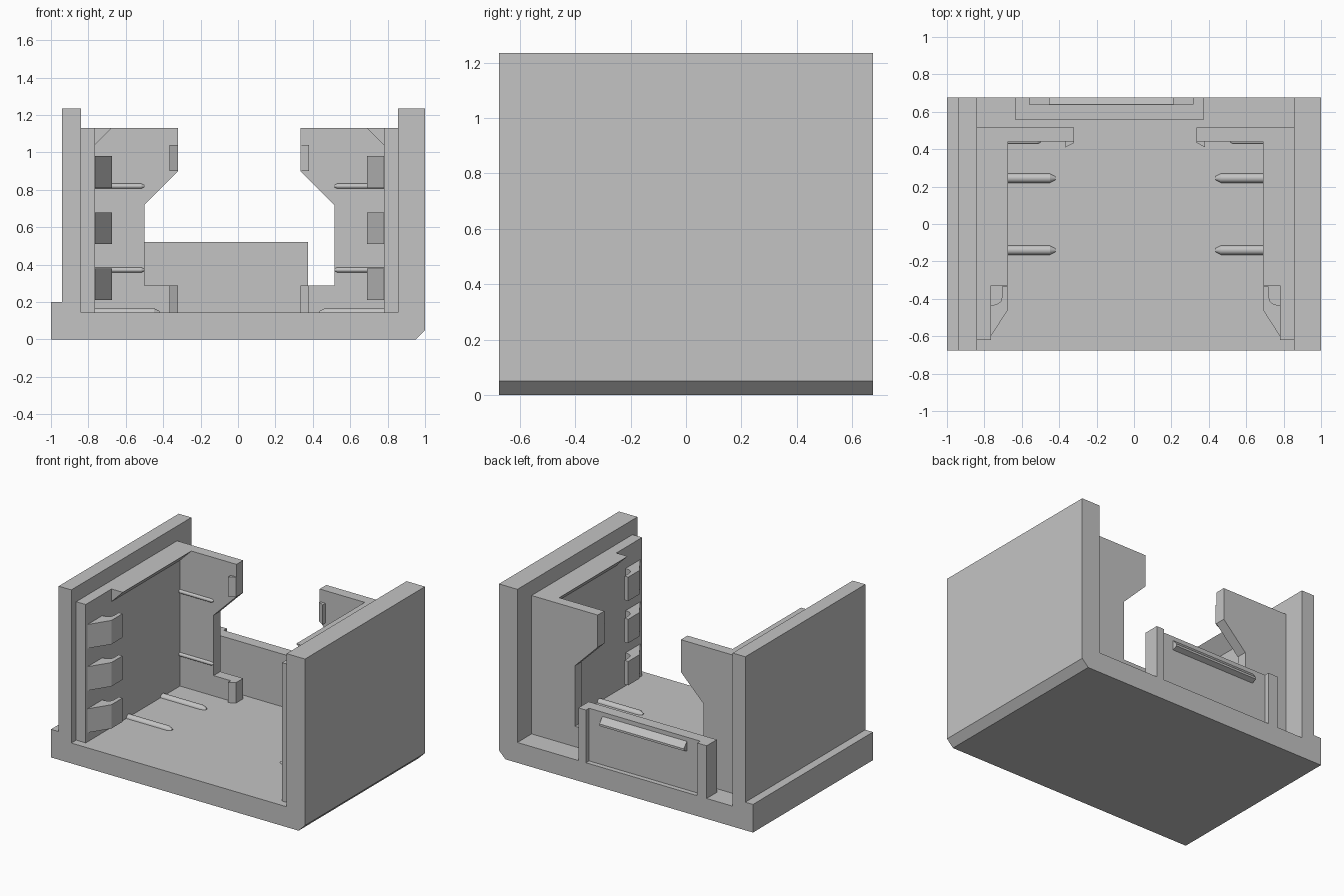
import bpy, bmesh, math
from mathutils import Matrix, Vector

cube = bpy.data.objects.get("Cube")
if cube:
    bpy.data.objects.remove(cube, do_unlink=True)

GREY = (0.55, 0.55, 0.55, 1.0)
mat = bpy.data.materials.new("light grey plastic")
mat.use_nodes = True
mat.diffuse_color = GREY
mat.node_tree.nodes["Principled BSDF"].inputs["Base Color"].default_value = GREY

CENTRE = 0.0075   # middle of the bay, slightly off the origin
FLOOR = 0.145
DEPTH = 0.675


def finish(bm, name):
    bmesh.ops.recalc_face_normals(bm, faces=bm.faces)
    mesh = bpy.data.meshes.new(name)
    bm.to_mesh(mesh)
    bm.free()
    mesh.materials.append(mat)
    obj = bpy.data.objects.new(name, mesh)
    bpy.context.collection.objects.link(obj)
    return obj


def extrude(name, profile, axis, start, end):
    """Extrude a closed 2D profile along x (y,z), y (x,z) or z (x,y)."""
    place = {"x": lambda a, b: (start, a, b),
             "y": lambda a, b: (a, start, b),
             "z": lambda a, b: (a, b, start)}[axis]
    bm = bmesh.new()
    face = bm.faces.new([bm.verts.new(place(a, b)) for a, b in profile])
    result = bmesh.ops.extrude_face_region(bm, geom=[face])
    shift = Vector([(end - start) * (axis == k) for k in "xyz"])
    verts = [v for v in result["geom"] if isinstance(v, bmesh.types.BMVert)]
    bmesh.ops.translate(bm, verts=verts, vec=shift)
    return finish(bm, name)


def box(name, x0, x1, y0, y1, z0, z1):
    return extrude(name, [(x0, y0), (x1, y0), (x1, y1), (x0, y1)], "z", z0, z1)


def rod(name, side, x_root, x_tip, y, z, radius):
    """Round rib pointing to the middle, with a tapered tip."""
    taper = radius * 1.2
    x_body = x_tip + taper
    bm = bmesh.new()
    for a, b, r_end in ((x_root, x_body, radius), (x_body, x_tip, radius * 0.4)):
        spot = Matrix.Translation((CENTRE + side * (a + b) / 2, y, z))
        turn = Matrix.Rotation(-side * math.pi / 2, 4, "Y")
        bmesh.ops.create_cone(bm, cap_ends=True, segments=24, radius1=radius,
                              radius2=r_end, depth=a - b, matrix=spot @ turn)
    obj = finish(bm, name)
    bpy.ops.object.select_all(action="DESELECT")
    obj.select_set(True)
    bpy.context.view_layer.objects.active = obj
    bpy.ops.object.shade_smooth_by_angle(angle=math.radians(30))


# Outer shell: floor, two side walls, a ledge on one side, a chamfer on the other
shell = [(-1, 0), (0.95, 0), (1, 0.05), (1, 1.235), (0.855, 1.235), (0.855, FLOOR),
         (-0.84, FLOOR), (-0.84, 1.235), (-0.94, 1.235), (-0.94, 0.2), (-1, 0.2)]
extrude("outer_shell", shell, "y", -DEPTH, DEPTH)

# Mirrored inner parts
OUTER, INNER, LIP, TAB = 0.8475, 0.7725, 0.6825, 0.3275
for side, word in ((1, "left"), (-1, "right")):
    def across(points):
        return [(CENTRE + side * d, other) for d, other in points]

    # Inner lining wall and its overhanging top lip
    extrude(word + "_inner_wall",
            across([(OUTER, FLOOR), (INNER, FLOOR), (INNER, 1.13), (OUTER, 1.13)]),
            "y", -0.62, 0.515)
    extrude(word + "_top_lip", across([(INNER, 1.04), (LIP, 1.13), (INNER, 1.13)]),
            "y", -0.33, 0.44)

    # Rear wall with its stepped opening
    rear = [(OUTER, FLOOR), (TAB, FLOOR), (TAB, 0.29), (0.5075, 0.29),
            (0.5075, 0.72), (TAB, 0.9), (TAB, 1.13), (OUTER, 1.13)]
    extrude(word + "_rear_wall", across(rear), "y", 0.44, 0.515)

    # Small wedge stops on the rear wall
    wedge = across([(TAB, 0.44), (0.3725, 0.44), (0.3725, 0.41), (TAB, 0.434)])
    extrude(word + "_upper_stop", wedge, "z", 0.9, 1.04)
    extrude(word + "_lower_stop", wedge, "z", FLOOR, 0.29)

    # Snap hooks with a ramp in front and a curved undercut behind
    hook = across([(INNER, -0.6), (LIP, -0.46), (LIP, -0.335), (0.712, -0.335),
                   (0.712, -0.385), (0.72, -0.415), (0.742, -0.43), (INNER, -0.435)])
    for i in range(3):
        z = 0.21 + 0.3 * i
        extrude(f"{word}_snap_hook_{i + 1}", hook, "z", z, z + 0.17)

    # Support ribs on the floor and on the rear wall
    for i, y in enumerate((-0.14, 0.245)):
        rod(f"{word}_floor_rib_{i + 1}", side, INNER, 0.4275, y, 0.142, 0.025)
    for i, z in enumerate((0.372, 0.82)):
        rod(f"{word}_rear_rib_{i + 1}", side, INNER, 0.5075, 0.44, z, 0.013)

# Back latch plate with side ribs and a wedge-shaped catch
box("latch_plate", -0.6, 0.35, 0.56, 0.64, FLOOR, 0.52)
box("latch_rib_right", -0.635, -0.56, 0.56, DEPTH, FLOOR, 0.52)
box("latch_rib_left", 0.315, 0.375, 0.56, DEPTH, FLOOR, 0.52)
catch = [(0.64, 0.49), (DEPTH, 0.45), (DEPTH, 0.435), (0.64, 0.42)]
extrude("latch_catch", catch, "x", -0.455, 0.21)
